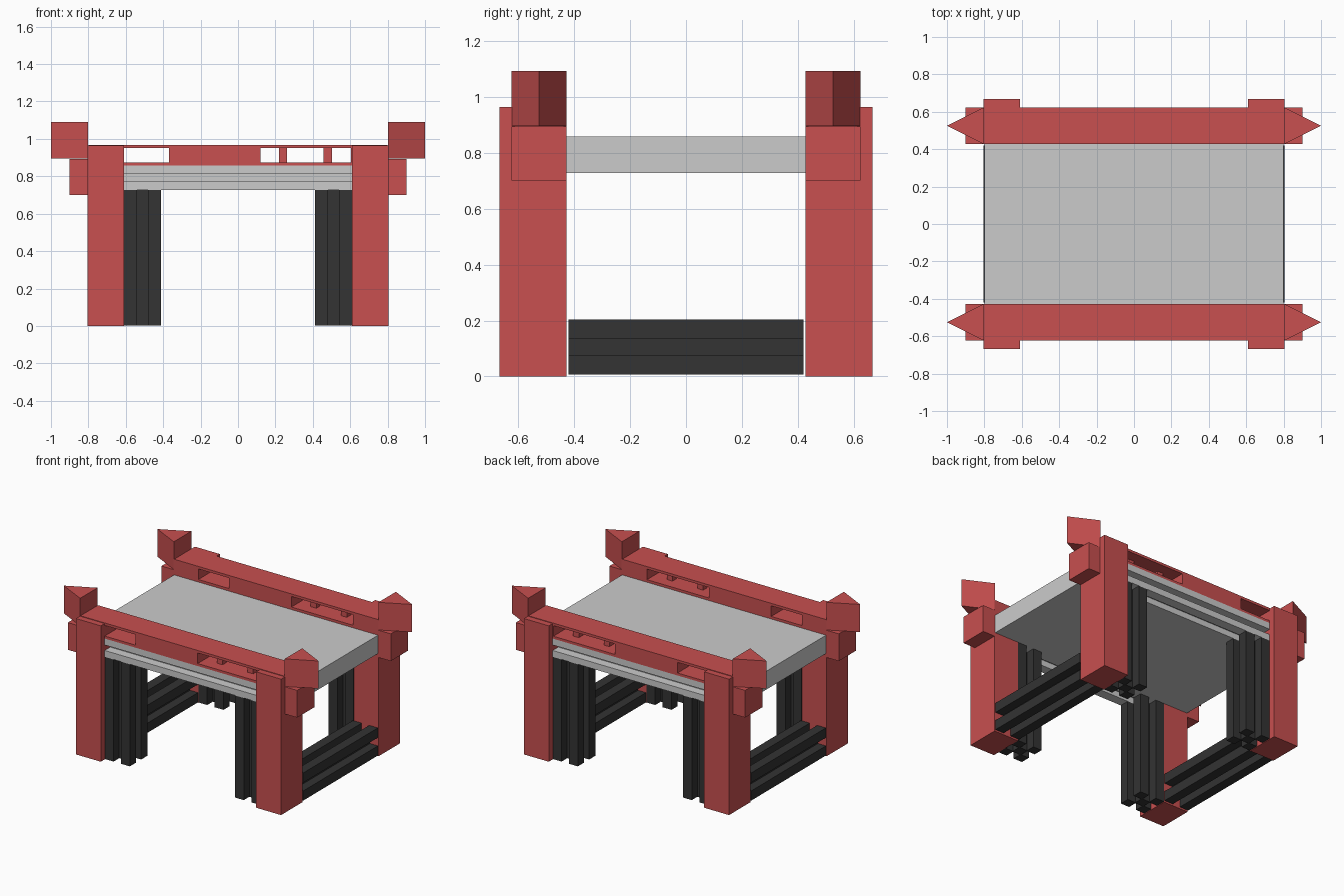
import bpy, bmesh
from mathutils import Matrix

if "Cube" in bpy.data.objects:
    bpy.data.objects.remove(bpy.data.objects["Cube"])


def material(name, color):
    m = bpy.data.materials.new(name)
    m.diffuse_color = color
    m.use_nodes = True
    m.node_tree.nodes["Principled BSDF"].inputs["Base Color"].default_value = m.diffuse_color
    return m


RED = material("red", (0.58, 0.08, 0.08, 1))
DARK = material("dark", (0.033, 0.033, 0.033, 1))


def prism(name, outline, length, mat=None, frame=Matrix()):
    """Extrude a 2D outline along local z, centred, then place it with frame."""
    bm = bmesh.new()
    face = bm.faces.new([bm.verts.new((u, v, -length / 2)) for u, v in outline])
    top = bmesh.ops.extrude_face_region(bm, geom=[face])["geom"]
    bmesh.ops.translate(bm, vec=(0, 0, length),
                        verts=[g for g in top if isinstance(g, bmesh.types.BMVert)])
    bm.transform(frame)
    bmesh.ops.recalc_face_normals(bm, faces=bm.faces)
    mesh = bpy.data.meshes.new(name)
    bm.to_mesh(mesh)
    bm.free()
    if mat:
        mesh.materials.append(mat)
    ob = bpy.data.objects.new(name, mesh)
    bpy.context.collection.objects.link(ob)
    return ob


def box(name, x, y, z, mat=None):
    x, y = sorted(x), sorted(y)
    outline = [(x[0], y[0]), (x[1], y[0]), (x[1], y[1]), (x[0], y[1])]
    return prism(name, outline, z[1] - z[0], mat,
                 Matrix.Translation((0, 0, (z[0] + z[1]) / 2)))


def slotted_profile(w, h, groove=0.3, floor=0.36):
    """Rectangle of w by h with a groove in the middle of each side."""
    pts, q = [], [(floor, groove), (1, groove), (1, 1), (groove, 1), (groove, floor)]
    for _ in range(4):
        pts += [(u * w / 2, v * h / 2) for u, v in q]
        q = [(-v, u) for u, v in q]
    return pts


# local z -> world x / world y
ALONG_X = Matrix(((0, 0, 1, 0), (1, 0, 0, 0), (0, 1, 0, 0), (0, 0, 0, 1)))
ALONG_Y = Matrix(((1, 0, 0, 0), (0, 0, 1, 0), (0, 1, 0, 0), (0, 0, 0, 1)))

# Flat deck
box("deck", (-0.8, 0.8), (-0.427, 0.427), (0.727, 0.857))

for sy, end in ((-1, "front"), (1, "back")):
    y = (sy * 0.427, sy * 0.623)

    # Top rail with a short and a long window cut through
    rail = box(end + "_rail", (-0.8, 0.8), y, (0.857, 0.968), RED)
    for wx in ((-0.61, -0.37), (0.12, 0.605)):
        cutter = box("window_cutter", wx, (sy * 0.3, sy * 0.8), (0.875, 0.95))
        cutter.hide_render = True
        mod = rail.modifiers.new("window", "BOOLEAN")
        mod.operation = "DIFFERENCE"
        mod.solver = "EXACT"
        mod.object = cutter
        bpy.context.view_layer.objects.active = rail
        bpy.ops.object.modifier_apply(modifier=mod.name)
        bpy.data.objects.remove(cutter)

    # Pegs inside the long window
    for px in (0.24, 0.48):
        box(end + "_peg", (px - 0.022, px + 0.022),
            (sy * 0.503, sy * 0.547), (0.875, 0.95), RED)

    # Grey slotted bar below the rail
    prism(end + "_slotted_bar", slotted_profile(0.196, 0.13), 1.22, None,
          Matrix.Translation((0, sy * 0.525, 0.792)) @ ALONG_X)

    for sx, side in ((-1, "left"), (1, "right")):
        name = end + "_" + side
        # Outer leg, dark slotted post, side bracket
        box(name + "_leg", (sx * 0.61, sx * 0.805), (sy * 0.427, sy * 0.667),
            (0, 0.964), RED)
        prism(name + "_slotted_post", slotted_profile(0.196, 0.196), 0.724, DARK,
              Matrix.Translation((sx * 0.511, sy * 0.525, 0.365)))
        box(name + "_bracket", (sx * 0.8, sx * 0.9), y, (0.7, 0.893), RED)
        # Pointed corner wedge
        prism(name + "_wedge", [(sx * 0.803, y[0]), (sx, sy * 0.525), (sx * 0.803, y[1])],
              0.196, RED, Matrix.Translation((0, 0, 0.993)))

# Dark slotted ground bars joining front and back legs
for sx, side in ((-1, "left"), (1, "right")):
    prism(side + "_ground_bar", slotted_profile(0.196, 0.196), 0.84, DARK,
          Matrix.Translation((sx * 0.706, 0, 0.105)) @ ALONG_Y)
